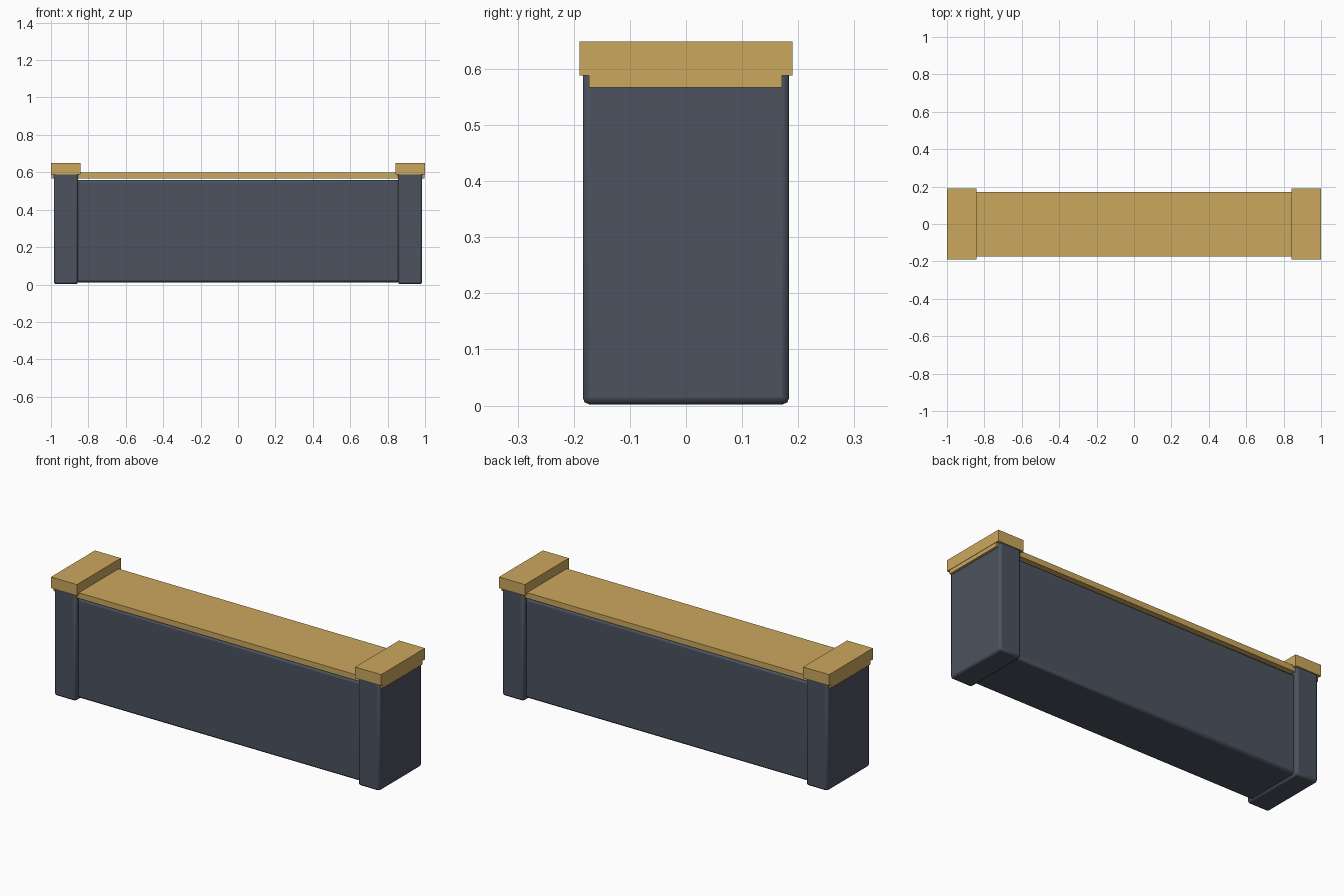
import bpy

if "Cube" in bpy.data.objects:
    bpy.data.objects.remove(bpy.data.objects["Cube"])


def material(name, color):
    m = bpy.data.materials.new(name)
    m.diffuse_color = (*color, 1)
    m.use_nodes = True
    m.node_tree.nodes["Principled BSDF"].inputs["Base Color"].default_value = m.diffuse_color
    return m


slate = material("slate_grey", (0.072, 0.086, 0.117))
tan = material("warm_tan", (0.60, 0.39, 0.11))


def box(name, lo, hi, mat, bevel=0.0):
    """Axis-aligned box between two corners, optionally with rounded edges."""
    bpy.ops.mesh.primitive_cube_add(size=1, location=[(a + b) / 2 for a, b in zip(lo, hi)])
    ob = bpy.context.object
    ob.name = name
    ob.scale = [b - a for a, b in zip(lo, hi)]
    bpy.ops.object.transform_apply(location=False, rotation=False, scale=True)
    ob.data.materials.append(mat)
    if bevel:
        mod = ob.modifiers.new("rounded_edges", 'BEVEL')
        mod.width = bevel
        mod.segments = 2
        bpy.ops.object.shade_smooth_by_angle(angle=0.6)
    return ob


# Long recessed wall, stopping just short of the coping
box("wall", (-0.87, -0.16, 0.012), (0.87, 0.16, 0.558), slate, 0.013)

# Coping plank, running through both posts
box("coping_plank", (-0.998, -0.173, 0.567), (0.998, 0.171, 0.598), tan)

# End posts and their caps
for side, s in (("left", -1), ("right", 1)):
    x0, x1 = sorted((s * 0.855, s * 0.985))
    box(side + "_post", (x0, -0.184, 0.002), (x1, 0.184, 0.61), slate, 0.012)
    x0, x1 = sorted((s * 0.843, s * 1.0))
    box(side + "_post_cap", (x0, -0.19, 0.588), (x1, 0.19, 0.649), tan)
